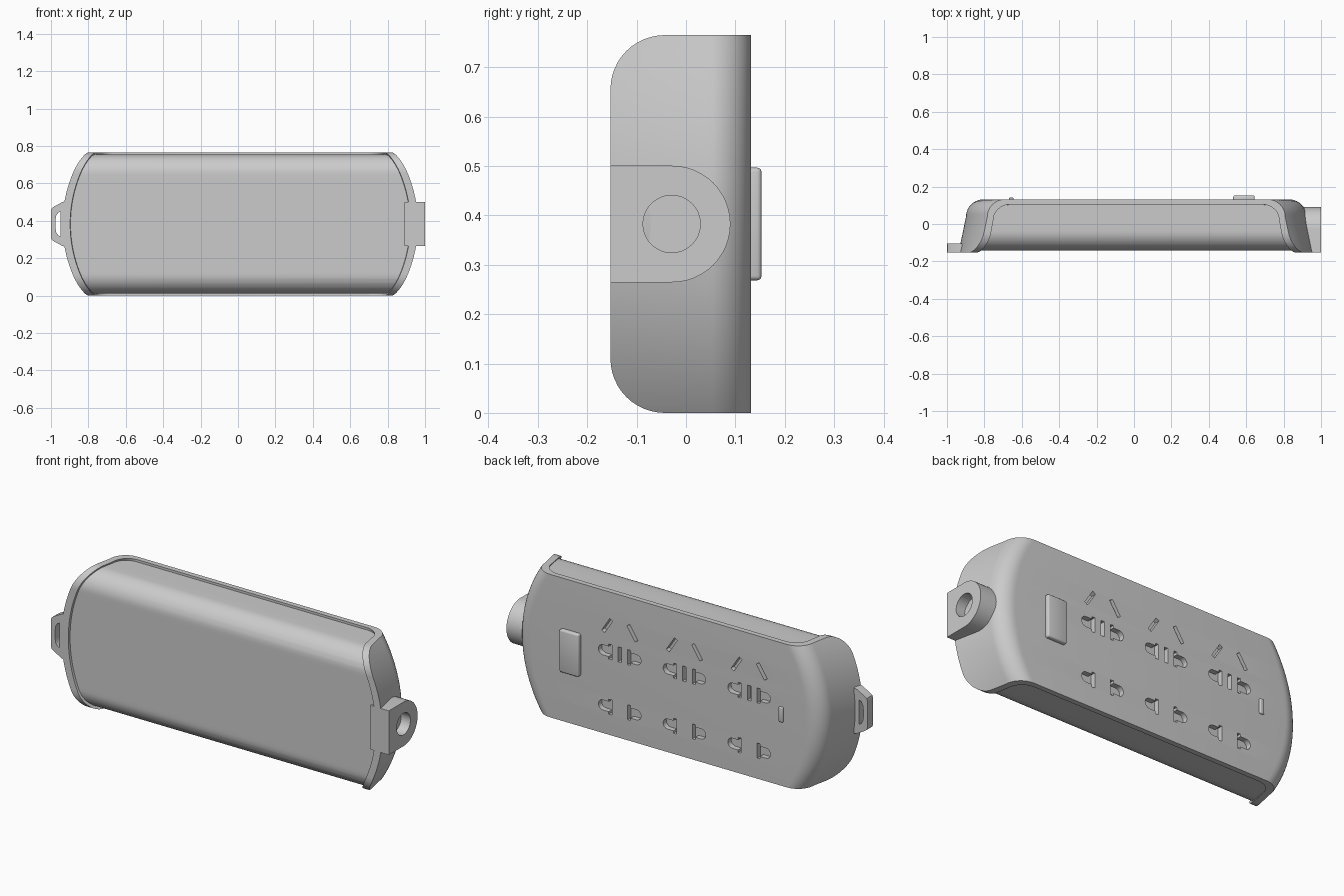
import bpy, bmesh, math
from mathutils import Vector

old = bpy.data.objects.get("Cube")
if old:
    bpy.data.objects.remove(old)

grey = bpy.data.materials.new("plain grey")
grey.use_nodes = True
grey.diffuse_color = (0.6, 0.6, 0.6, 1)
grey.node_tree.nodes["Principled BSDF"].inputs["Base Color"].default_value = (0.6, 0.6, 0.6, 1)

HEIGHT, MID, CENTRE_X = 0.765, 0.3825, 0.012
FRONT, BACK = -0.153, 0.132


def loft(name, rings):
    """Skin a solid through equal-length closed rings."""
    bm = bmesh.new()
    loops = [[bm.verts.new(p) for p in ring] for ring in rings]
    n = len(loops[0])
    for a, b in zip(loops, loops[1:]):
        for i in range(n):
            j = (i + 1) % n
            bm.faces.new((a[i], a[j], b[j], b[i]))
    bm.faces.new(loops[0])
    bm.faces.new(loops[-1])
    bmesh.ops.recalc_face_normals(bm, faces=bm.faces)
    mesh = bpy.data.meshes.new(name)
    bm.to_mesh(mesh)
    bm.free()
    obj = bpy.data.objects.new(name, mesh)
    obj.data.materials.append(grey)
    bpy.context.collection.objects.link(obj)
    return obj


def prism(name, outline, axis, start, end):
    """Extrude a 2D outline along x (outline y,z) or along y (outline x,z)."""
    def place(p, d):
        return (d, p[0], p[1]) if axis == "x" else (p[0], d, p[1])
    return loft(name, [[place(p, d) for p in outline] for d in (start, end)])


def activate(obj):
    bpy.ops.object.select_all(action="DESELECT")
    obj.select_set(True)
    bpy.context.view_layer.objects.active = obj


def boolean(obj, cutter, operation, keep=False):
    mod = obj.modifiers.new("cut", "BOOLEAN")
    mod.operation, mod.solver, mod.object = operation, "EXACT", cutter
    activate(obj)
    bpy.ops.object.modifier_apply(modifier="cut")
    if not keep:
        bpy.data.objects.remove(cutter)


def smooth(obj):
    activate(obj)
    bpy.ops.object.shade_smooth_by_angle(angle=math.radians(30))


def arc(cx, cy, rx, ry, start, end, steps=10):
    angles = [math.radians(start + (end - start) * i / steps) for i in range(steps + 1)]
    return [(cx + rx * math.cos(a), cy + ry * math.sin(a)) for a in angles]


def bowed_block(name, foot, front, shoulder, shoulder_y, flat, back):
    """Arch profile swept up z, with both ends bowed outwards."""
    half = [(foot, front)] + arc(flat, shoulder_y, shoulder - flat, back - shoulder_y, 0, 90)
    rings = []
    for k in range(33):
        z = -0.01 + (HEIGHT + 0.02) * k / 32
        sag = 0.7 - math.sqrt(0.7 ** 2 - (z - MID) ** 2)
        right = [(CENTRE_X + x - sag, y, z) for x, y in half]
        left = [(CENTRE_X - x + sag, y, z) for x, y in reversed(half)]
        rings.append(right + left)
    return loft(name, rings)


def rounded_section(name, front, bottom, top, radius):
    """Long bar with its two front edges rounded."""
    outline = [(0.3, bottom), (0.3, top)]
    outline += arc(front + radius, top - radius, radius, radius, 90, 180, 12)
    outline += arc(front + radius, bottom + radius, radius, radius, 180, 270, 12)
    return prism(name, outline, "x", -1.2, 1.2)


# Outer shell: an arch wrapped over the ends and back
shell = bowed_block("shell", 0.95, FRONT, 0.91, 0.04, 0.815, BACK)
hollow = bowed_block("hollow", 0.918, -0.2, 0.878, 0.02, 0.79, 0.104)
boolean(shell, hollow, "DIFFERENCE")
boolean(shell, rounded_section("section", FRONT, 0, HEIGHT, 0.11), "INTERSECT")

# Inner body, set slightly below the shell rim
body = bowed_block("inner_body", 0.913, -0.141, 0.877, 0.02, 0.789, 0.103)
boolean(body, rounded_section("section", -0.141, 0.012, HEIGHT - 0.012, 0.105), "INTERSECT")
smooth(body)


# Socket openings in the back
def opening(outline):
    boolean(shell, prism("opening", outline, "y", 0.1035, 0.2), "DIFFERENCE")


def slot(x, z, width, length, tilt=0):
    c, s = math.cos(tilt), math.sin(tilt)
    corners = [(-1, -1), (1, -1), (1, 1), (-1, 1)]
    opening([(x + u * width / 2 * c - v * length / 2 * s,
              z + u * width / 2 * s + v * length / 2 * c) for u, v in corners])


def pin_hole(x, z, side):
    """Flat blade slot on the inner side merged with a rounded outer lobe."""
    lobe = arc(0.1, 0, 0.026, 0.027, -90, 90, 8)
    outline = [(0.047, -0.04), (0.065, -0.04), (0.065, -0.027)] + lobe
    outline += [(0.065, 0.027), (0.065, 0.04), (0.047, 0.04)]
    opening([(x + side * u, z + v) for u, v in outline])


for x in (0.3, -0.083, -0.466):
    slot(x, 0.445, 0.02, 0.08)
    for side in (-1, 1):
        slot(x + side * 0.075, 0.58, 0.02, 0.088, side * math.radians(33))
        for z in (0.445, 0.15):
            pin_hole(x, z, side)

smooth(shell)

# Cable boss with a round hole
boss_outline = [(FRONT, MID - 0.118)] + arc(-0.028, MID, 0.118, 0.118, -90, 90, 24)
boss_outline += [(FRONT, MID + 0.118)]
boss = prism("cable_boss", boss_outline, "x", 0.89, 1.0)
bore = prism("bore", arc(-0.029, MID, 0.058, 0.058, 0, 352.5, 47), "x", 0.945, 1.1)
boolean(boss, bore, "DIFFERENCE")
smooth(boss)

# Hanging tab with a slot
half_tab = [(-0.92, 0.122), (-0.938, 0.118), (-0.985, 0.092), (-0.996, 0.084), (-1.0, 0.072)]
tab_outline = [(x, MID + z) for x, z in half_tab]
tab_outline += [(x, MID - z) for x, z in reversed(half_tab)]
tab = prism("hanging_tab", tab_outline, "y", FRONT, -0.105)
half_slot = [(-0.95, 0.066), (-0.962, 0.06), (-0.972, 0.045), (-0.976, 0.02)]
slot_outline = [(x, MID + z) for x, z in half_slot]
slot_outline += [(x, MID - z) for x, z in reversed(half_slot)]
boolean(tab, prism("tab_slot", slot_outline, "y", -0.3, 0), "DIFFERENCE")
smooth(tab)


# Switch and indicator lamp on the back
def raised_pad(name, x, width, length, top, bevel):
    w, h = width / 2, length / 2
    outline = [(x - w, MID - h), (x + w, MID - h), (x + w, MID + h), (x - w, MID + h)]
    pad = prism(name, outline, "y", 0.11, top)
    mod = pad.modifiers.new("soft edges", "BEVEL")
    mod.width, mod.segments = bevel, 3
    activate(pad)
    bpy.ops.object.modifier_apply(modifier="soft edges")
    smooth(pad)


raised_pad("switch", 0.588, 0.115, 0.228, 0.153, 0.009)
raised_pad("indicator_lamp", -0.657, 0.025, 0.08, 0.141, 0.005)
